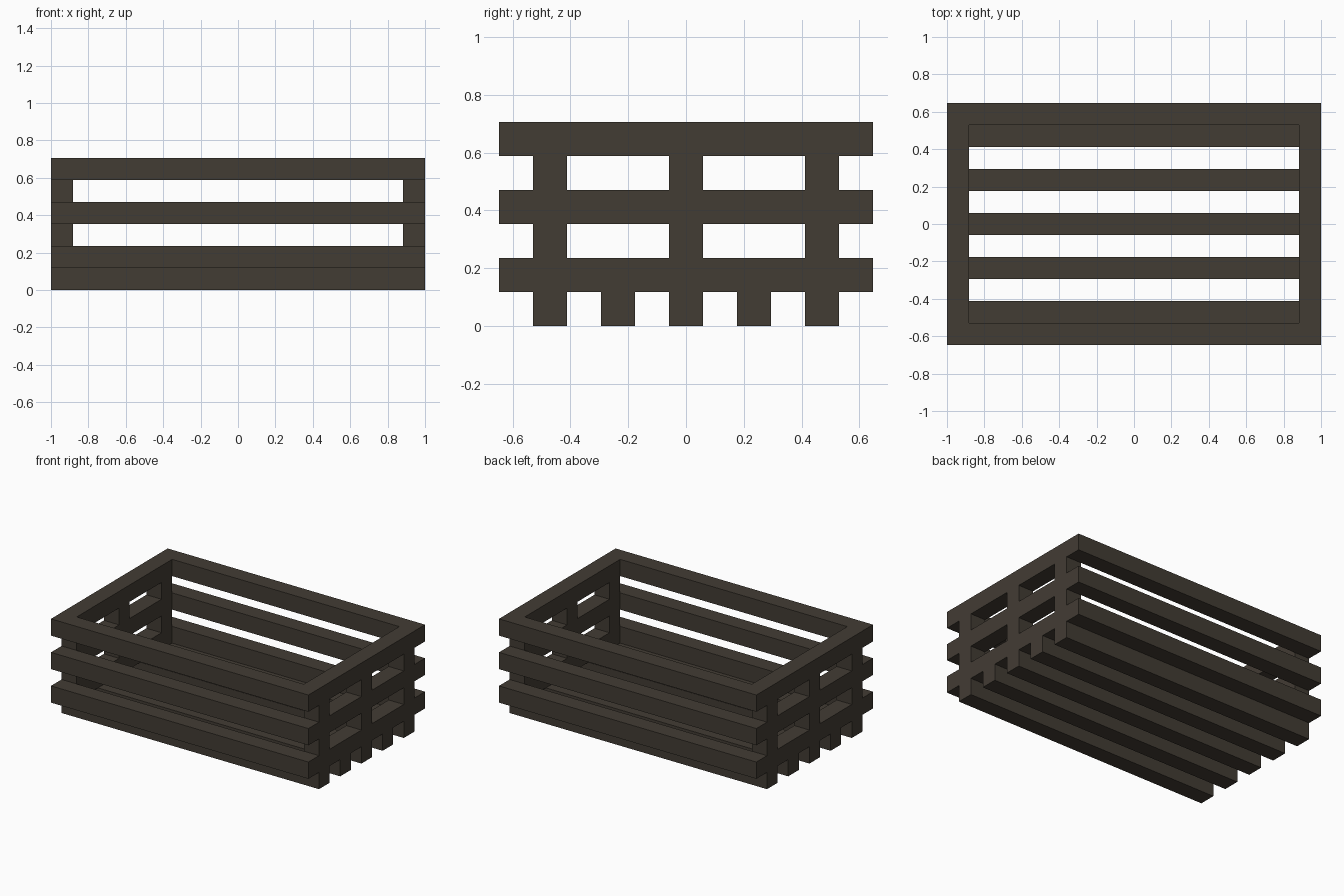
import bpy, bmesh

if "Cube" in bpy.data.objects:
    bpy.data.objects.remove(bpy.data.objects["Cube"])

U = 2 / 17                      # timber thickness; crate is 17 x 11 x 6 timbers
wood = bpy.data.materials.new("dark weathered wood")
wood.diffuse_color = (0.055, 0.045, 0.034, 1)
wood.use_nodes = True
wood.node_tree.nodes["Principled BSDF"].inputs["Base Color"].default_value = wood.diffuse_color


def finish(name, bm):
    bmesh.ops.recalc_face_normals(bm, faces=bm.faces)
    mesh = bpy.data.meshes.new(name)
    bm.to_mesh(mesh)
    bm.free()
    mesh.materials.append(wood)
    obj = bpy.data.objects.new(name, mesh)
    bpy.context.collection.objects.link(obj)
    return obj


def timber(name, centre, size):
    bm = bmesh.new()
    bmesh.ops.create_cube(bm, size=1)
    for v in bm.verts:
        v.co = [(c + p * s) * U for c, p, s in zip(centre, v.co, size)]
    return finish(name, bm)


def rail_frame(name, z):
    # rectangular ring with mitred corners
    bm = bmesh.new()
    signs = [(-1, -1), (1, -1), (1, 1), (-1, 1)]
    loops = [[bm.verts.new((sx * hx * U, sy * hy * U, h * U)) for sx, sy in signs]
             for hx, hy, h in ((8.5, 5.5, z), (8.5, 5.5, z + 1),
                               (7.5, 4.5, z + 1), (7.5, 4.5, z))]
    for a, b in zip(loops, loops[1:] + loops[:1]):
        for i in range(4):
            j = (i + 1) % 4
            bm.faces.new((a[i], a[j], b[j], b[i]))
    return finish(name, bm)


# Floor slats
for i in range(5):
    timber(f"floor_slat_{i + 1}", (0, -4 + 2 * i, 0.5), (17, 1, 1))

# Three stacked rail frames
for level, z in zip(("lower", "middle", "upper"), (1, 3, 5)):
    rail_frame(f"{level}_rail_frame", z)

# Short end posts between the frames
for level, z in (("lower", 2.5), ("upper", 4.5)):
    for end, x in (("left", -8), ("right", 8)):
        for place, y in (("front", -4), ("centre", 0), ("back", 4)):
            timber(f"{level}_{end}_{place}_post", (x, y, z), (1, 1, 1))
